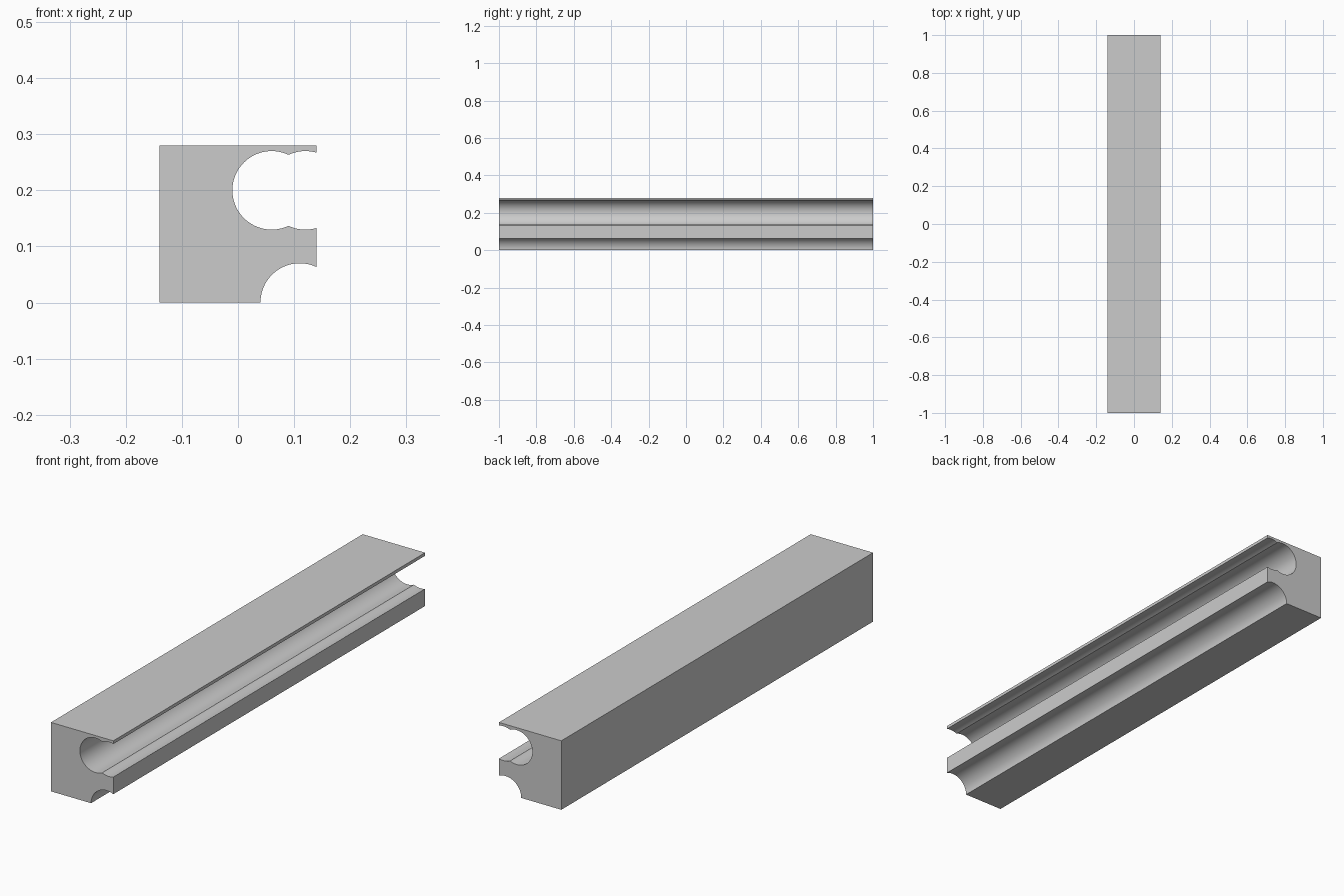
import bpy, bmesh, math

cube = bpy.data.objects.get("Cube")
if cube:
    bpy.data.objects.remove(cube, do_unlink=True)

HALF, HEIGHT, LENGTH = 0.14, 0.28, 2.0
R = 0.07                        # radius of every groove
SLOT_Z = 0.20                   # centre height of the double side groove
INNER_X, OUTER_X = 0.06, 0.12   # centres of its two overlapping bores
CORNER_X = 0.11                 # centre of the lower corner groove


def arc(cx, cz, start, end, steps):
    """Points along a circular arc, angles in radians."""
    angles = [start + (end - start) * i / steps for i in range(steps + 1)]
    return [(cx + R * math.cos(a), cz + R * math.sin(a)) for a in angles]


# Angles where the arcs meet each other and the open side face
meet = math.acos((OUTER_X - INNER_X) / 2 / R)
outer_exit = math.acos((HALF - OUTER_X) / R)
corner_exit = math.acos((HALF - CORNER_X) / R)

# Cross-section, anticlockwise seen from the front
profile = [(-HALF, 0)]
profile += arc(CORNER_X, 0, math.pi, corner_exit, 24)
profile += arc(OUTER_X, SLOT_Z, -outer_exit, meet - math.pi, 12)
profile += arc(INNER_X, SLOT_Z, -meet, meet - 2 * math.pi, 56)[1:]
profile += arc(OUTER_X, SLOT_Z, math.pi - meet, outer_exit, 12)[1:]
profile += [(HALF, HEIGHT), (-HALF, HEIGHT)]

# Extrude the section along the length of the bar
bm = bmesh.new()
front = bm.faces.new([bm.verts.new((x, -LENGTH / 2, z)) for x, z in profile])
grown = bmesh.ops.extrude_face_region(bm, geom=[front], use_keep_orig=True)
back = [v for v in grown["geom"] if isinstance(v, bmesh.types.BMVert)]
bmesh.ops.translate(bm, verts=back, vec=(0, LENGTH, 0))
bmesh.ops.recalc_face_normals(bm, faces=bm.faces)
mesh = bpy.data.meshes.new("grooved_bar")
bm.to_mesh(mesh)
bm.free()

bar = bpy.data.objects.new("grooved_bar", mesh)
bpy.context.collection.objects.link(bar)

# Plain grey finish
grey = bpy.data.materials.new("light_grey")
grey.use_nodes = True
colour = (0.6, 0.6, 0.6, 1)
grey.diffuse_color = colour
grey.node_tree.nodes["Principled BSDF"].inputs["Base Color"].default_value = colour
mesh.materials.append(grey)

# Smooth grooves, sharp edges
bpy.ops.object.select_all(action="DESELECT")
bar.select_set(True)
bpy.context.view_layer.objects.active = bar
bpy.ops.object.shade_smooth_by_angle(angle=math.radians(25))
